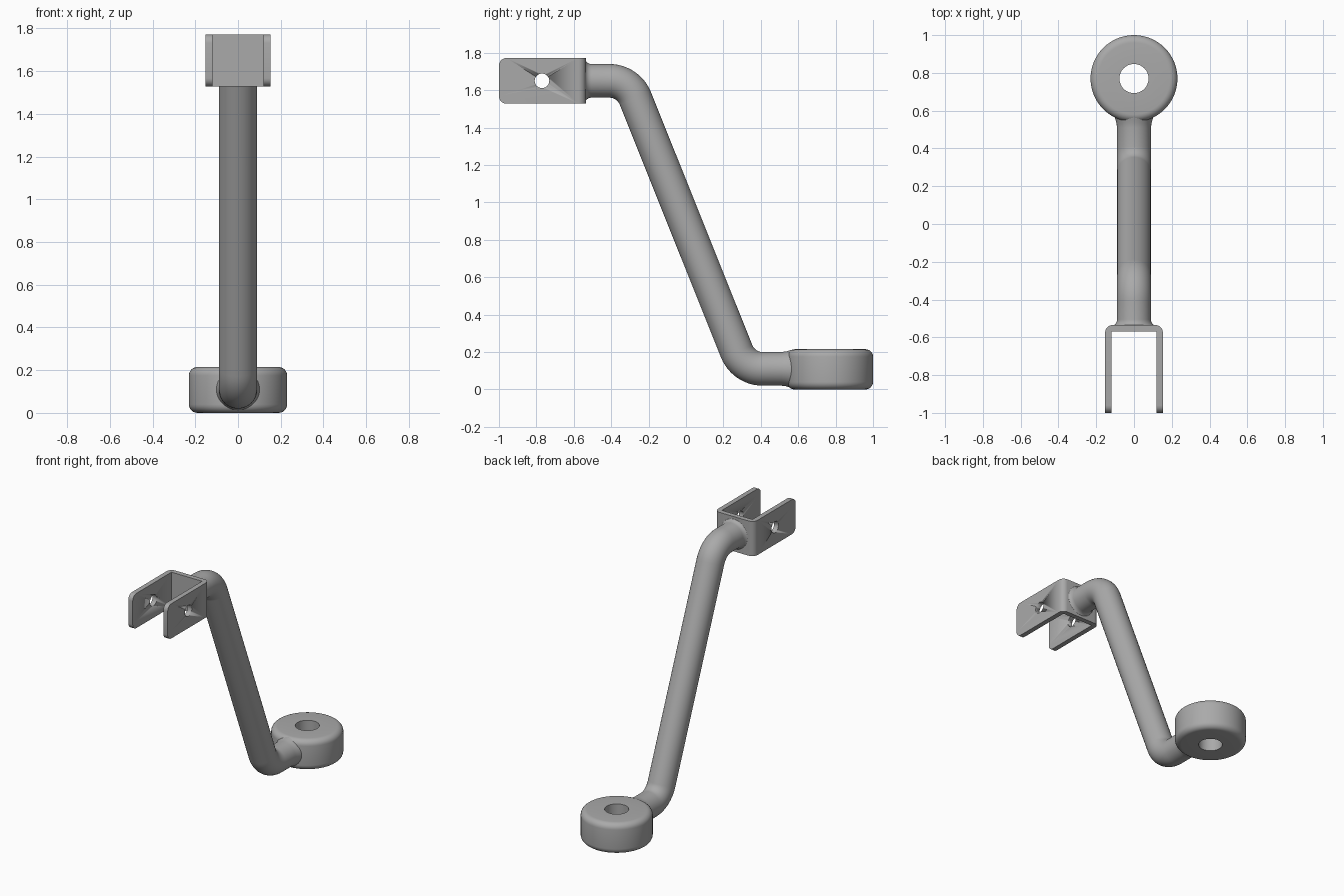
import bpy, bmesh, math
from mathutils import Vector

if "Cube" in bpy.data.objects:
    bpy.data.objects.remove(bpy.data.objects["Cube"])

grey = bpy.data.materials.new("plain_grey")
grey.diffuse_color = (0.4, 0.4, 0.4, 1)
grey.use_nodes = True
grey.node_tree.nodes["Principled BSDF"].inputs["Base Color"].default_value = grey.diffuse_color


def finish(bm, name, angle=35):
    bmesh.ops.recalc_face_normals(bm, faces=bm.faces)
    me = bpy.data.meshes.new(name)
    bm.to_mesh(me)
    bm.free()
    me.materials.append(grey)
    ob = bpy.data.objects.new(name, me)
    bpy.context.collection.objects.link(ob)
    bpy.ops.object.select_all(action='DESELECT')
    ob.select_set(True)
    bpy.context.view_layer.objects.active = ob
    bpy.ops.object.shade_smooth_by_angle(angle=math.radians(angle))
    return ob


def bridge(bm, a, b):
    n = len(a)
    for i in range(n):
        bm.faces.new((a[i], a[(i + 1) % n], b[(i + 1) % n], b[i]))


def arc(cx, cy, r, a0, a1, n=6):
    return [(cx + r * math.cos(math.radians(a0 + (a1 - a0) * i / n)),
             cy + r * math.sin(math.radians(a0 + (a1 - a0) * i / n))) for i in range(n + 1)]


# Bent rod: rings of (y, z, tilt from +y, radius), flared at both ends
TOP, LOW, BEND, R = 1.65, 0.11, 0.15, 0.09
TILT = math.radians(68)
rings = []
for i in range(7):                       # flare against the bracket
    a = math.pi / 2 * i / 6
    rings.append((-0.54 + 0.035 * (1 - math.cos(a)), TOP, 0, R + 0.03 * (1 - math.sin(a))))
for i in range(13):                      # upper bend
    a = TILT * i / 12
    rings.append((-0.41 + BEND * math.sin(a), TOP - BEND + BEND * math.cos(a), a, R))
for i in range(13):                      # lower bend
    a = TILT * (1 - i / 12)
    rings.append((0.41 - BEND * math.sin(a), LOW + BEND - BEND * math.cos(a), a, R))
for y, r in ((0.51, R), (0.535, 0.093), (0.555, 0.099), (0.575, 0.104), (0.63, 0.104)):
    rings.append((y, LOW, 0, r))         # blend into the eye
bm = bmesh.new()
prev = None
for y, z, a, r in rings:
    up = Vector((0, math.sin(a), math.cos(a)))
    ring = [bm.verts.new(Vector((0, y, z)) + Vector((1, 0, 0)) * r * math.cos(t) + up * r * math.sin(t))
            for t in (math.tau * k / 48 for k in range(48))]
    if prev:
        bridge(bm, prev, ring)
    else:
        bm.faces.new(ring)
    prev = ring
bm.faces.new(prev)
finish(bm, "bent_rod")

# Eye ring: rounded profile turned about its upright axis
H, RO, RI, F = 0.215, 0.23, 0.077, 0.04
prof = [(RI, 0)] + arc(RO - F, F, F, -90, 0) + arc(RO - F, H - F, F, 0, 90) + [(RI, H)]
bm = bmesh.new()
N = 64
cols = [[bm.verts.new((r * math.cos(math.tau * k / N), 0.77 + r * math.sin(math.tau * k / N), z))
         for r, z in prof] for k in range(N)]
for k in range(N):
    bridge(bm, cols[k], cols[(k + 1) % N])
finish(bm, "eye_ring")

# Fork bracket: U outline extruded upward
W, T, BACK, Z0, Z1, C = 0.153, 0.034, -0.535, 1.528, 1.772, 0.04
outline = ([(W, -1)] + arc(W - C, BACK - C, C, 0, 90) + arc(C - W, BACK - C, C, 90, 180)
           + [(-W, -1), (T - W, -1), (T - W, BACK - T), (W - T, BACK - T), (W - T, -1)])
bm = bmesh.new()
lo = [bm.verts.new((x, y, Z0)) for x, y in outline]
hi = [bm.verts.new((x, y, Z1)) for x, y in outline]
bm.faces.new(lo)
bm.faces.new(hi)
bridge(bm, lo, hi)
# round the free corners of both prongs
tips = [e for e in bm.edges if all(v.co.y < -0.99 for v in e.verts)
        and abs(e.verts[0].co.z - e.verts[1].co.z) < 1e-4]
bmesh.ops.bevel(bm, geom=tips, offset=0.04, offset_type='OFFSET', segments=6,
                profile=0.5, affect='EDGES')
bracket = finish(bm, "fork_bracket")

# Pin hole through both prongs
bm = bmesh.new()
ends = [[bm.verts.new((x, -0.77 + 0.039 * math.cos(math.tau * k / 32),
                       TOP + 0.039 * math.sin(math.tau * k / 32))) for k in range(32)] for x in (-0.3, 0.3)]
bridge(bm, *ends)
for e in ends:
    bm.faces.new(e)
cutter = finish(bm, "pin_hole_cutter")
mod = bracket.modifiers.new("pin_hole", 'BOOLEAN')
mod.object = cutter
mod.operation = 'DIFFERENCE'
mod.solver = 'EXACT'
bpy.context.view_layer.objects.active = bracket
bpy.ops.object.modifier_apply(modifier=mod.name)
bpy.data.objects.remove(cutter, do_unlink=True)
